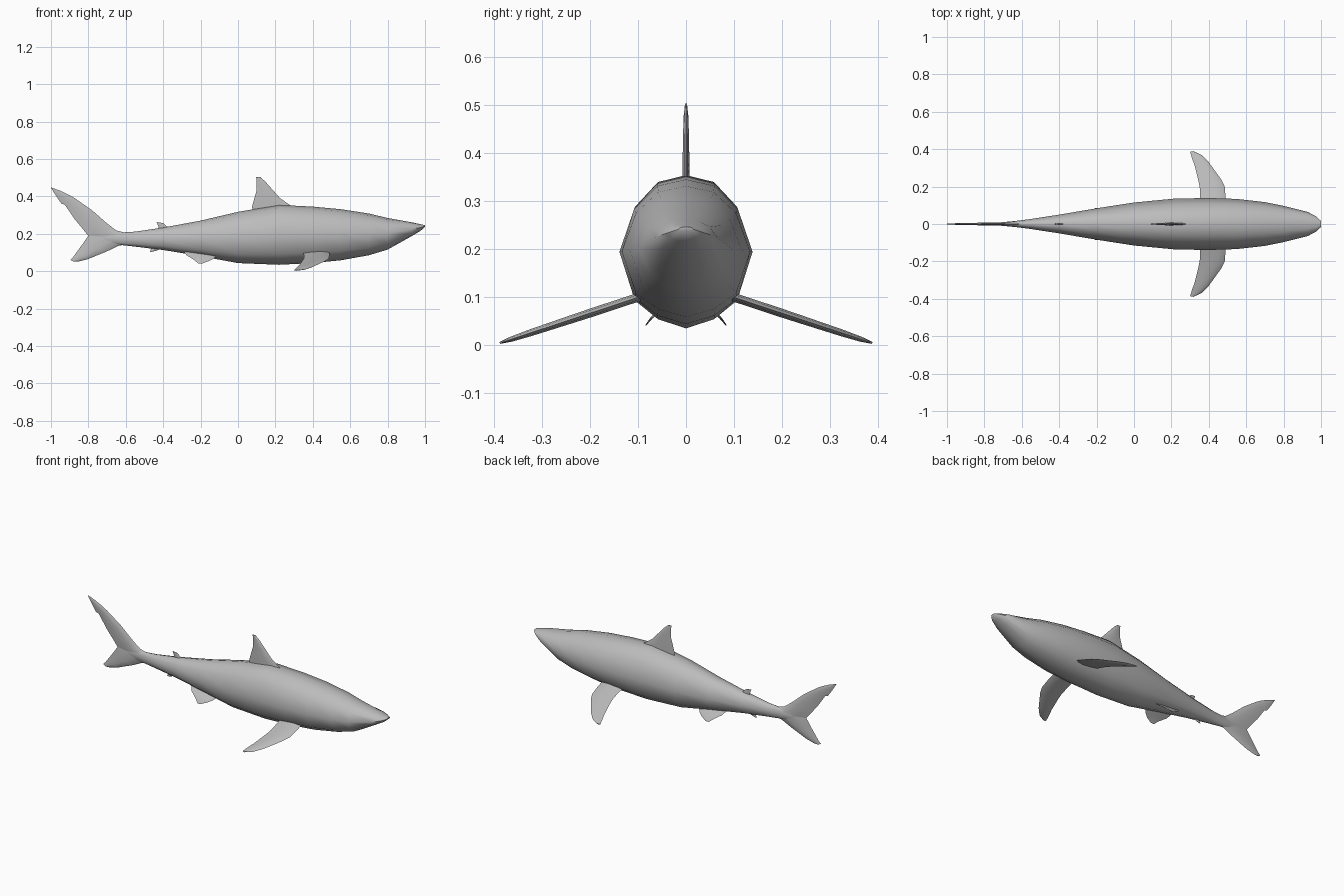
import bpy, bmesh, math
from mathutils import Vector

grey = bpy.data.materials.new("shark grey")
grey.diffuse_color = (0.5, 0.5, 0.5, 1)


def loft(name, rings, angle=60):
    """Skin a list of equal-length rings and cap both ends."""
    bm = bmesh.new()
    rows = [[bm.verts.new(p) for p in r] for r in rings]
    n = len(rows[0])
    for a, b in zip(rows, rows[1:]):
        for i in range(n):
            j = (i + 1) % n
            bm.faces.new((a[i], a[j], b[j], b[i]))
    bm.faces.new(rows[0][::-1])
    bm.faces.new(rows[-1])
    bmesh.ops.recalc_face_normals(bm, faces=bm.faces)
    me = bpy.data.meshes.new(name)
    bm.to_mesh(me)
    bm.free()
    me.materials.append(grey)
    ob = bpy.data.objects.new(name, me)
    bpy.context.collection.objects.link(ob)
    bpy.ops.object.select_all(action='DESELECT')
    ob.select_set(True)
    bpy.context.view_layer.objects.active = ob
    bpy.ops.object.shade_smooth_by_angle(angle=math.radians(angle))
    return ob


def fin(name, sections, half, side):
    """Lens-section blade; each section is (leading, trailing, thickness factor)."""
    side = Vector(side).normalized()
    lens = [(0, 0), (.1, .6), (.35, 1), (.7, .65), (1, 0),
            (.7, -.65), (.35, -1), (.1, -.6)]
    rings = []
    for lead, trail, k in sections:
        a, b = Vector(lead), Vector(trail)
        rings.append([a.lerp(b, t) + side * half * k * max(-1, min(1, s))
                      for t, s in lens])
    return loft(name, rings)


def flat(pairs):
    """Turn (x, z, x, z, thickness) rows into centre-plane sections."""
    return [((a, 0, b), (c, 0, d), k) for a, b, c, d, k in pairs]


# Body: twelve-sided rings, rows of x, top, bottom, half width
stations = [
    (1.0, .246, .236, .016), (.975, .251, .215, .040), (.93, .261, .188, .064),
    (.8, .284, .115, .097), (.7, .308, .085, .117), (.55, .331, .058, .134),
    (.4, .345, .043, .139), (.22, .354, .034, .136), (.0, .317, .043, .115),
    (-.2, .270, .080, .084), (-.4, .233, .113, .050), (-.55, .211, .131, .027),
    (-.62, .207, .139, .018), (-.70, .205, .145, .010), (-.77, .198, .175, .003)]
half_ring = [(0, 1), (.43, .91), (.78, .59), (1, 0), (.78, -.64), (.43, -.88), (0, -1)]
ring = half_ring + [(-y, z) for y, z in half_ring[-2:0:-1]]
loft("body", [[(x, w * u, (t + b) / 2 + (t - b) / 2 * v) for u, v in ring]
              for x, t, b, w in stations])

# Tail fin: upper and lower lobes swept back from the tail stem
fin("tail_upper_lobe", flat([
    (-.60, .205, -.74, .160, 1.5), (-.65, .217, -.80, .188, 1.2),
    (-.70, .255, -.832, .228, 1), (-.78, .325, -.875, .28, .9),
    (-.87, .388, -.925, .354, .7), (-.90, .406, -.945, .362, .6),
    (-.95, .430, -.970, .398, .5), (-.998, .447, -1.0, .445, .2)]), .008, (0, 1, 0))
fin("tail_lower_lobe", flat([
    (-.60, .143, -.74, .210, 1.5), (-.64, .135, -.80, .190, 1.2),
    (-.70, .106, -.825, .153, 1), (-.80, .065, -.86, .105, .8),
    (-.85, .052, -.882, .075, .6), (-.875, .050, -.897, .060, .3)]), .008, (0, 1, 0))

# Dorsal fins
fin("dorsal_fin", flat([
    (.31, .325, .08, .310, 1), (.28, .352, .075, .345, 1),
    (.225, .390, .086, .385, 1), (.185, .435, .099, .430, .9),
    (.145, .480, .100, .475, .7), (.118, .503, .097, .504, .3)]), .007, (0, 1, 0))
fin("rear_dorsal_fin", flat([
    (-.36, .225, -.43, .215, 1), (-.385, .242, -.425, .238, 1),
    (-.40, .257, -.435, .262, .4)]), .004, (0, 1, 0))
fin("anal_fin", flat([
    (-.40, .125, -.46, .135, 1), (-.43, .112, -.465, .118, .8),
    (-.455, .104, -.472, .102, .4)]), .003, (0, 1, 0))

# Pectoral and pelvic fins, mirrored left and right
pectoral = [(.49, .35, .08, .08, 1), (.49, .352, .14, .15, 1),
            (.485, .352, .20, .19, 1), (.465, .345, .24, .23, .95),
            (.40, .325, .33, .31, .8), (.36, .309, .37, .355, .6),
            (.318, .30, .389, .386, .25)]
for label, s in (("left", 1), ("right", -1)):
    drop = lambda y: .099 - (y - .1) * .33
    fin(label + "_pectoral_fin",
        [((xl, s * yl, drop(yl)), (xt, s * yt, drop(yt)), k)
         for xl, xt, yl, yt, k in pectoral], .009, (0, s * .31, .95))
    fin(label + "_pelvic_fin", [
        ((-.11, s * .035, .085), (-.29, s * .03, .105), 1),
        ((-.13, s * .056, .067), (-.275, s * .050, .085), 1),
        ((-.155, s * .073, .054), (-.235, s * .070, .060), .8),
        ((-.19, s * .084, .041), (-.21, s * .084, .040), .4)], .003, (0, s * .6, .8))
